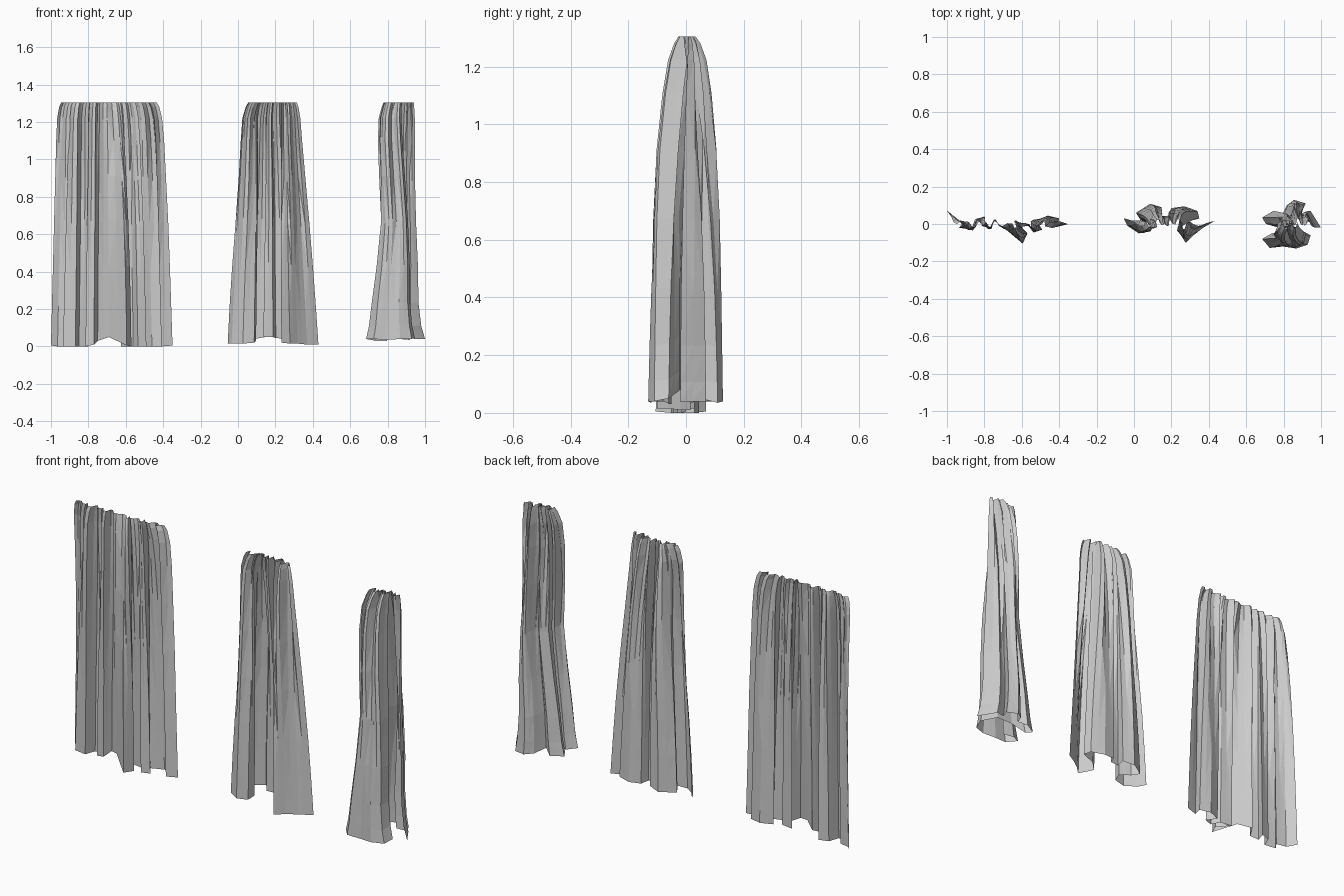
import bpy, random

TOP = 1.305
random.seed(4)


def sample(keys, z):
    """Linear interpolation through (z, value, ...) keys."""
    for a, b in zip(keys, keys[1:]):
        if z <= b[0]:
            k = max(0, (z - a[0]) / (b[0] - a[0]))
            return [p + (q - p) * k for p, q in zip(a[1:], b[1:])]
    return list(keys[-1][1:])


# Depth of the big folds and of the fine gathers against height
DEPTH = [(0, 1, 0), (.35, .95, .1), (.65, .87, .4), (.9, .74, .7), (1.1, .54, .9),
         (1.22, .36, 1), (1.28, .2, .9), (1.305, .1, .7)]
ROWS = [0, .07, .2, .4, .65, .9, 1.1, 1.22, 1.28, TOP]


def curtain(name, hem, edges, gather):
    """hem: (x, y, z) path along the bottom; edges: (z, left, right)."""
    # Halve each hem segment so the cloth can gather into finer pleats
    path = []
    for a, b in zip(hem, hem[1:]):
        path += [a, tuple((p + q) / 2 for p, q in zip(a, b))]
    path.append(hem[-1])
    n = len(path)
    x0 = min(p[0] for p in path)
    x1 = max(p[0] for p in path)
    zig = [gather * (1 if i % 4 in (1, 2) else -1) * random.uniform(.4, 1) for i in range(n)]
    verts, faces = [], []
    for h in ROWS:
        left, right = sample(edges, h)
        big, fine = sample(DEPTH, h)
        t = h / TOP
        for i, (x, y, z) in enumerate(path):
            u = (x - x0) / (x1 - x0)
            even = .45 * t * t
            u = u * (1 - even) + i / (n - 1) * even
            verts.append((left + (right - left) * u, y * big + zig[i] * fine, z + (TOP - z) * t))
    for r in range(len(ROWS) - 1):
        for i in range(n - 1):
            a = r * n + i
            b, c, d = a + 1, a + n + 1, a + n
            faces += [(a, b, c), (a, c, d)] if (i // 2 + r // 3) % 2 else [(a, b, d), (b, c, d)]
    me = bpy.data.meshes.new(name)
    me.from_pydata(verts, [], faces)
    ob = bpy.data.objects.new(name, me)
    bpy.context.collection.objects.link(ob)
    return ob


# Wide, drawn-out curtain with narrow doubled pleats
curtain("open_curtain",
        [(-1, .07, .005), (-.965, .025, 0), (-.91, .015, 0), (-.935, -.02, 0), (-.87, -.03, 0),
         (-.85, .025, 0), (-.80, .04, 0), (-.815, -.01, 0), (-.77, -.02, .01), (-.75, .02, .03),
         (-.69, -.025, .05), (-.595, -.105, .005), (-.57, -.05, 0), (-.625, .01, 0),
         (-.56, .0, 0), (-.535, -.045, 0), (-.49, -.03, 0), (-.525, .02, 0),
         (-.46, .045, 0), (-.40, .03, 0), (-.41, -.015, 0), (-.35, .0, .005)],
        [(0, -1, -.35), (.6, -.985, -.37), (1.1, -.972, -.395), (1.26, -.965, -.41),
         (1.305, -.945, -.435)], .02)

# Half gathered curtain
curtain("half_gathered_curtain",
        [(-.05, .03, .015), (-.03, -.01, .015), (.03, -.05, .015), (.09, -.04, .02),
         (.10, 0, .03), (.04, .02, .04), (.015, .06, .04), (.09, .108, .04),
         (.15, .09, .05), (.14, .04, .05), (.19, .045, .05), (.205, .085, .045),
         (.27, .095, .04), (.34, .07, .04), (.35, .03, .04), (.28, .01, .03),
         (.235, -.03, .02), (.28, -.10, .015), (.32, -.06, .015), (.37, -.02, .01),
         (.43, .015, .01)],
        [(0, -.055, .43), (.3, -.04, .41), (.8, -.002, .37), (1, .01, .35),
         (1.2, .02, .335), (1.26, .03, .33), (1.305, .055, .315)], .03)

# Tightly bunched curtain
curtain("bunched_curtain",
        [(.80, -.06, .03), (.74, -.05, .03), (.69, -.08, .04), (.73, -.128, .04),
         (.80, -.12, .035), (.87, -.131, .04), (.93, -.11, .04), (.945, -.06, .05),
         (.87, -.02, .08), (.78, -.02, .08), (.71, 0, .045), (.69, .035, .04),
         (.75, .07, .04), (.79, .04, .06), (.82, .10, .045), (.86, .128, .04),
         (.92, .11, .035), (.89, .05, .05), (.945, .07, .04), (1.0, -.02, .04)],
        [(0, .685, 1.0), (.07, .70, .98), (.2, .715, .965), (.4, .74, .962),
         (.58, .76, .955), (.75, .768, .947), (1, .738, .945), (1.24, .745, .945),
         (1.305, .77, .94)], .03)
